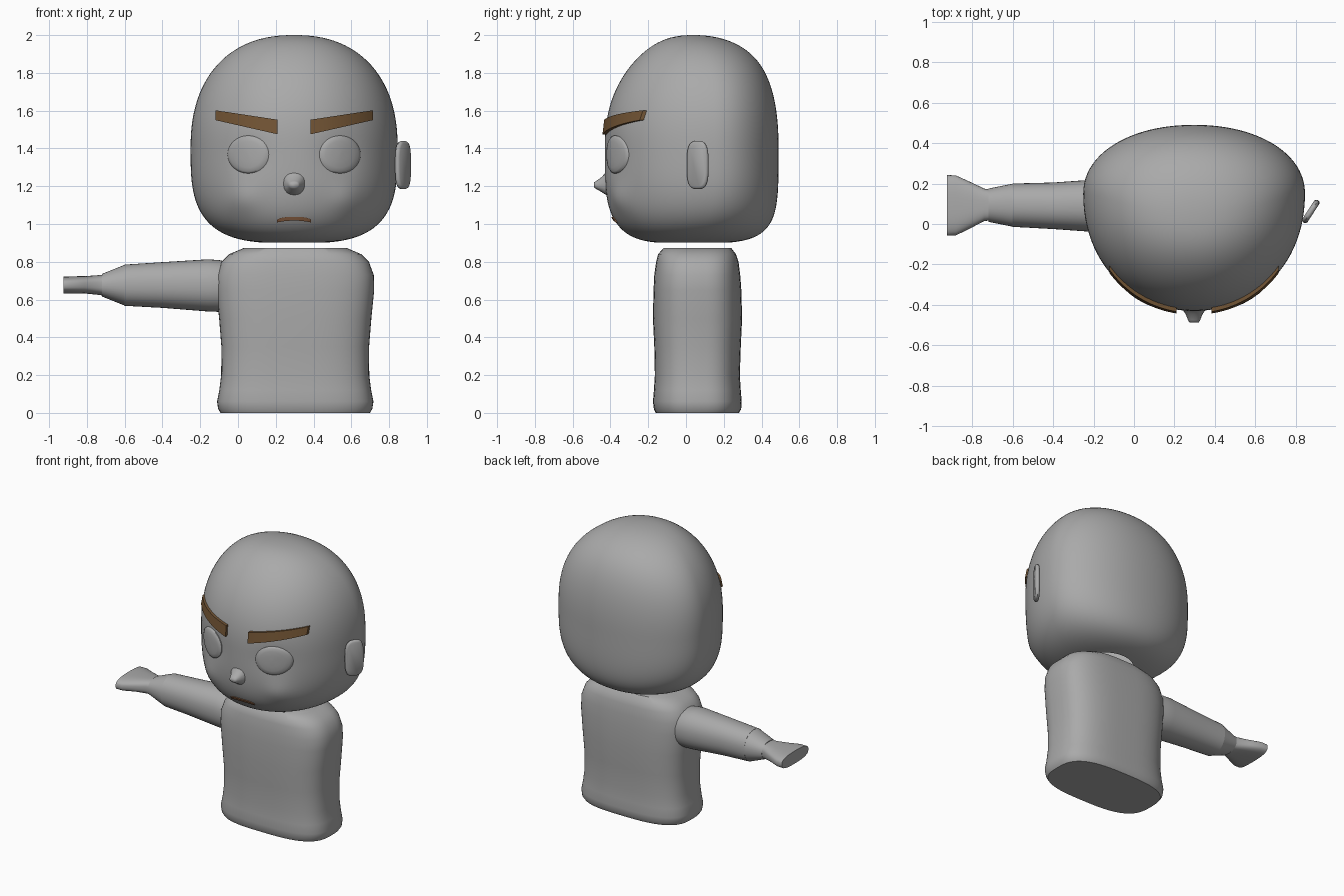
import bpy
import bmesh
from math import sin, cos, pi, exp, radians
from mathutils import Matrix

cube = bpy.data.objects.get("Cube")
if cube:
    bpy.data.objects.remove(cube)

CX = 0.297      # centre line of head and torso


def material(name, rgb):
    m = bpy.data.materials.new(name)
    m.use_nodes = True
    m.diffuse_color = (*rgb, 1)
    m.node_tree.nodes["Principled BSDF"].inputs["Base Color"].default_value = (*rgb, 1)
    return m


GREY = material("plain grey", (0.40, 0.40, 0.40))
BROWN = material("brow brown", (0.17, 0.09, 0.035))
TAN = material("lip tan", (0.33, 0.15, 0.07))


def finish(name, bm, mat, angle=40):
    bmesh.ops.recalc_face_normals(bm, faces=bm.faces)
    mesh = bpy.data.meshes.new(name)
    bm.to_mesh(mesh)
    bm.free()
    mesh.materials.append(mat)
    obj = bpy.data.objects.new(name, mesh)
    bpy.context.collection.objects.link(obj)
    bpy.ops.object.select_all(action="DESELECT")
    obj.select_set(True)
    bpy.context.view_layer.objects.active = obj
    bpy.ops.object.shade_smooth_by_angle(angle=radians(angle))
    return obj


def spow(v, p):
    return abs(v) ** p * (1 if v >= 0 else -1)


def unit_ring(count, n):
    """Points of a unit superellipse."""
    angles = [2 * pi * i / count for i in range(count)]
    return [(spow(cos(a), 2 / n), spow(sin(a), 2 / n)) for a in angles]


def loft(name, rings, mat, start=True, end=True, angle=40):
    """Skin a list of equally long point rings."""
    bm = bmesh.new()
    loops = [[bm.verts.new(p) for p in ring] for ring in rings]
    for a, b in zip(loops, loops[1:]):
        for i in range(len(a)):
            j = (i + 1) % len(a)
            bm.faces.new((a[i], a[j], b[j], b[i]))
    if start:
        bm.faces.new(loops[0])
    if end:
        bm.faces.new(loops[-1])
    return finish(name, bm, mat, angle)


# Head shape: half width, centre, front depth and back depth at a height
def head_section(t):
    f = abs(min(t, 0.9998))
    wide = (1 - f ** 2.3) ** (1 / 2.3) if t > 0 else (1 - f ** 3.2) ** (1 / 3.2)
    deep = wide if t > 0 else (1 - f ** 4) ** 0.25
    yc = 0.15 - 0.11 * f ** 4
    return 0.548 * wide, yc, (yc + 0.43) * deep, (0.49 - yc) * deep


def head_z(t):
    return 1.4 + t * (0.6 if t > 0 else 0.502)


def face_y(x, z):
    t = (z - 1.4) / (0.6 if z > 1.4 else 0.502)
    hw, yc, front, _ = head_section(t)
    return yc - front * (1 - min(1, abs(x) / hw) ** 2.1) ** (1 / 2.1)


def sculpt(x, z):
    """Eye sockets and cheeks pressed into the face."""
    def bump(cx, cz, r):
        return exp(-((abs(x) - cx) ** 2 + (z - cz) ** 2) / r ** 2)
    return 0.014 * bump(0.24, 1.36, 0.1) - 0.018 * bump(0.28, 1.13, 0.08)


# Head, open at the neck
rings = []
for i in range(57):
    t = sin(-1.43 + (pi / 2 + 1.43) * i / 56)
    hw, yc, front, back = head_section(t)
    z = head_z(t)
    ring = []
    for u, v in unit_ring(96, 2.1):
        x, y = u * hw, yc + v * (back if v > 0 else front)
        if v < 0:
            y += sculpt(x, z) * min(1, -3 * v)
        ring.append((CX + x, y, z))
    rings.append(ring)
loft("head", rings, GREY, start=False)

# Torso: z, half width, front y, back y
torso = [(0, 0.395, -0.16, 0.28), (0.02, 0.408, -0.17, 0.292), (0.06, 0.414, -0.175, 0.295),
         (0.12, 0.402, -0.17, 0.29), (0.2, 0.392, -0.165, 0.285), (0.35, 0.391, -0.168, 0.29),
         (0.5, 0.403, -0.175, 0.297), (0.65, 0.418, -0.172, 0.293), (0.73, 0.416, -0.168, 0.287),
         (0.8, 0.39, -0.158, 0.278), (0.84, 0.35, -0.148, 0.265), (0.872, 0.275, -0.12, 0.24)]
loft("torso", [[(CX + 0.006 + u * hw, (a + b) / 2 + v * (b - a) / 2, z)
                for u, v in unit_ring(64, 3)] for z, hw, a, b in torso], GREY)


# Arm and hand run along x: x, centre y, half depth, centre z, half height
def limb(name, rows, n):
    rings = [[(x, yc + u * hy, zc + v * hz) for u, v in unit_ring(40, n)]
             for x, yc, hy, zc, hz in rows]
    return loft(name, rings, GREY)


limb("right_sleeve", [(0.0, 0.09, 0.12, 0.665, 0.12), (-0.1, 0.09, 0.132, 0.672, 0.137),
                      (-0.16, 0.09, 0.132, 0.675, 0.138), (-0.4, 0.09, 0.115, 0.677, 0.121),
                      (-0.6, 0.093, 0.107, 0.676, 0.109)], 2.2)
limb("right_forearm", [(-0.6, 0.093, 0.106, 0.676, 0.108), (-0.72, 0.093, 0.082, 0.676, 0.06)], 2.2)
limb("right_hand", [(-0.70, 0.093, 0.075, 0.676, 0.057), (-0.74, 0.095, 0.08, 0.677, 0.052),
                    (-0.81, 0.093, 0.115, 0.678, 0.046), (-0.88, 0.092, 0.148, 0.677, 0.046),
                    (-0.925, 0.092, 0.15, 0.676, 0.045)], 2.8)


# Slabs that follow the face between two slanted edges
def face_slab(name, x0, x1, low, high, thick, mat, steps=16):
    rings = []
    for i in range(steps + 1):
        k = i / steps
        x = x0 + (x1 - x0) * k
        a, b = low(k), high(k)
        rings.append([(CX + x, face_y(x, z) + d, z) for z, d in
                      ((a, -thick), (b, -thick), (b, 0.02), (a, 0.02))])
    return loft(name, rings, mat)


for side, tag in ((1, "left"), (-1, "right")):
    face_slab(tag + "_brow", side * 0.087, side * 0.417,
              lambda k: 1.475 + 0.075 * k, lambda k: 1.552 + 0.05 * k, 0.02, BROWN)

    # Eyes are shallow domes on the face
    rings = []
    for r, h in ((1, -0.015), (1, 0.002), (0.9, 0.009), (0.7, 0.013), (0.4, 0.015), (0.05, 0.016)):
        ring = []
        for u, v in unit_ring(40, 2):
            x, z = side * 0.243 + u * r * 0.109, 1.368 + v * r * 0.1
            ring.append((CX + x, face_y(x, z) - h, z))
        rings.append(ring)
    loft(tag + "_eye", rings, GREY, start=False, angle=60)

# Mouth
face_slab("mouth", -0.09, 0.09, lambda k: 1.018 - 0.01 * (2 * k - 1) ** 2,
          lambda k: 1.037 - 0.014 * (2 * k - 1) ** 4, 0.008, TAN)

# Nose: y, half width, bottom z, top z
nose = [(-0.40, 0.066, 1.145, 1.32), (-0.425, 0.056, 1.155, 1.275), (-0.445, 0.042, 1.168, 1.25),
        (-0.475, 0.03, 1.185, 1.228), (-0.488, 0.022, 1.195, 1.22)]
loft("nose", [[(CX + u * w, y, (a + b) / 2 + v * (b - a) / 2) for u, v in unit_ring(20, 2.3)]
              for y, w, a, b in nose], GREY, angle=60)

# Ear: a thin rounded plate angled outwards
rings = []
for d, s in ((-0.015, 0.012), (-0.009, 0.003), (0, 0), (0.009, 0.003), (0.015, 0.012)):
    rings.append([(d, u * (0.066 - s), v * (0.128 - s)) for u, v in unit_ring(40, 3.2)])
ear = loft("left_ear", rings, GREY)
ear.data.transform(Matrix.Translation((0.874, 0.062, 1.312)) @ Matrix.Rotation(radians(-33), 4, "Z"))
